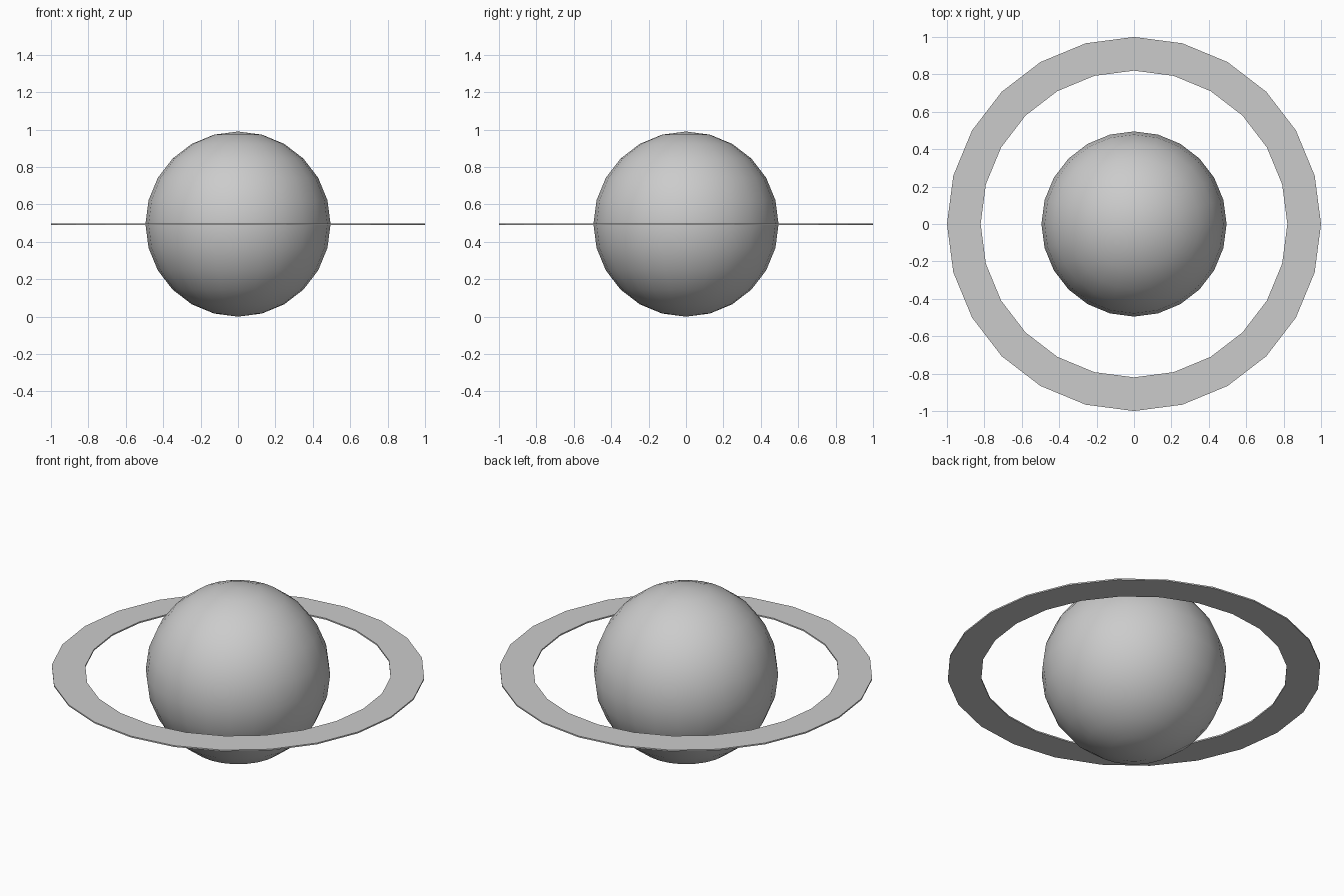
import bpy
import bmesh
from math import radians

cube = bpy.data.objects.get("Cube")
if cube:
    bpy.data.objects.remove(cube, do_unlink=True)

PLANET_RADIUS = 0.495
RING_OUTER, RING_INNER = 1.0, 0.82
RING_THICKNESS = 0.008
SIDES = 24

# One plain grey for the whole model
grey = bpy.data.materials.new("plain grey")
grey.use_nodes = True
colour = (0.6, 0.6, 0.6, 1.0)
grey.diffuse_color = colour
grey.node_tree.nodes["Principled BSDF"].inputs["Base Color"].default_value = colour


def add_object(name, bm):
    mesh = bpy.data.meshes.new(name)
    bmesh.ops.recalc_face_normals(bm, faces=bm.faces)
    bm.to_mesh(mesh)
    bm.free()
    mesh.materials.append(grey)
    obj = bpy.data.objects.new(name, mesh)
    obj.location.z = PLANET_RADIUS
    bpy.context.collection.objects.link(obj)
    bpy.ops.object.select_all(action="DESELECT")
    obj.select_set(True)
    bpy.context.view_layer.objects.active = obj
    bpy.ops.object.shade_smooth_by_angle(angle=radians(30))
    return obj


# Planet: smooth ball
bm = bmesh.new()
bmesh.ops.create_uvsphere(bm, u_segments=SIDES, v_segments=SIDES // 2,
                          radius=PLANET_RADIUS)
add_object("planet", bm)

# Ring: thin rectangular section spun around the planet
bm = bmesh.new()
half = RING_THICKNESS / 2
section = [bm.verts.new((r, 0, z)) for r, z in (
    (RING_INNER, -half), (RING_OUTER, -half),
    (RING_OUTER, half), (RING_INNER, half))]
edges = [bm.edges.new((section[i], section[(i + 1) % 4])) for i in range(4)]
bmesh.ops.spin(bm, geom=section + edges, cent=(0, 0, 0), axis=(0, 0, 1),
               angle=radians(360), steps=SIDES, use_merge=True)
bmesh.ops.remove_doubles(bm, verts=bm.verts, dist=0.0001)
ring = add_object("planet_ring", bm)
ring.data.shade_flat()
